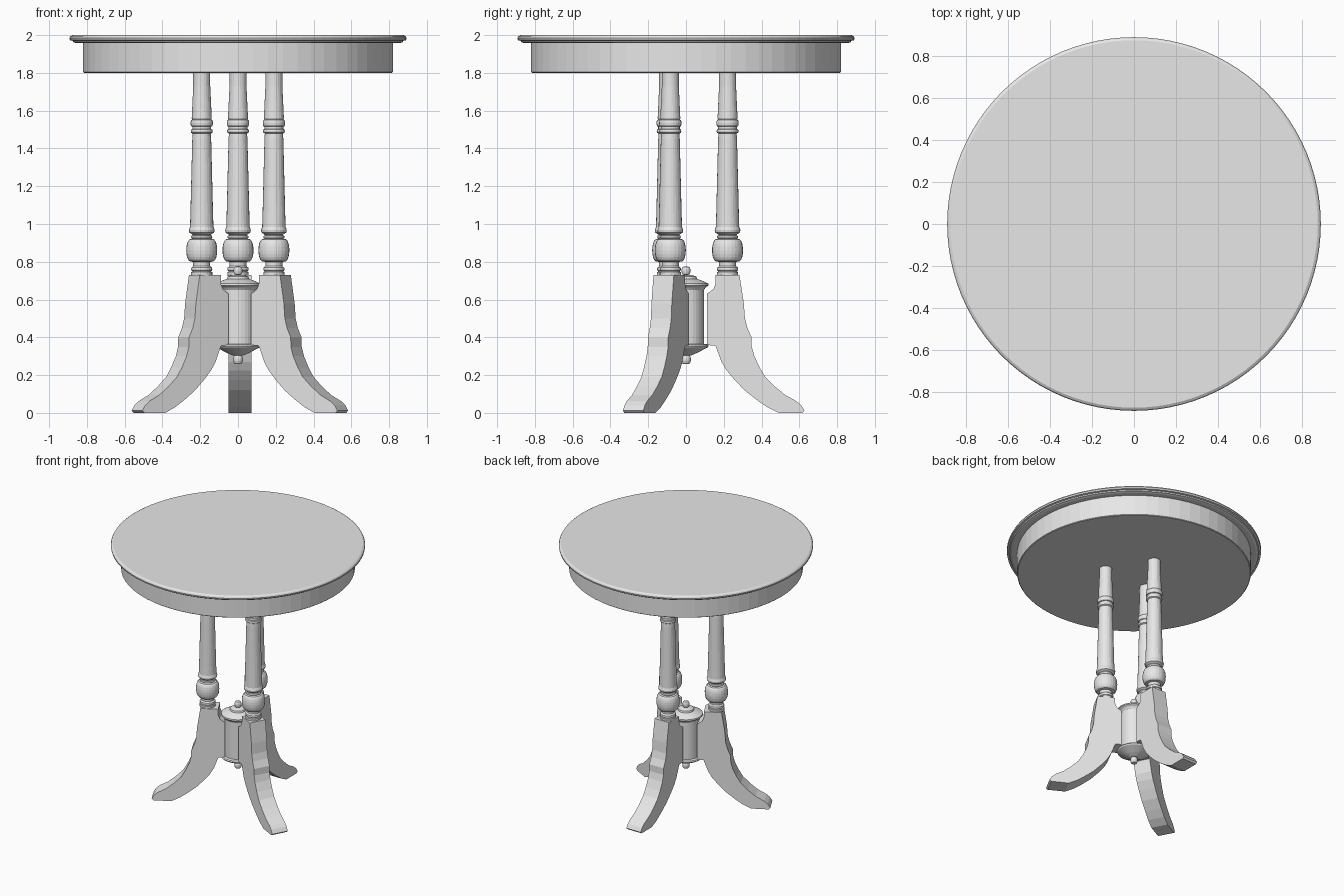
import bpy
import bmesh
from math import cos, sin, pi, radians
from mathutils import Matrix, Vector

if "Cube" in bpy.data.objects:
    bpy.data.objects.remove(bpy.data.objects["Cube"], do_unlink=True)

grey = bpy.data.materials.new("plain grey")
grey.use_nodes = True
grey.diffuse_color = (0.8, 0.8, 0.8, 1)
grey.node_tree.nodes["Principled BSDF"].inputs["Base Color"].default_value = (0.8, 0.8, 0.8, 1)


def finish(name, bm, location):
    bmesh.ops.recalc_face_normals(bm, faces=bm.faces)
    mesh = bpy.data.meshes.new(name)
    bm.to_mesh(mesh)
    bm.free()
    mesh.materials.append(grey)
    obj = bpy.data.objects.new(name, mesh)
    obj.location = location
    bpy.context.collection.objects.link(obj)
    return obj


def lathe(name, profile, sides, location=(0, 0, 0)):
    """Turned part from (radius, height) points, closed by flat caps."""
    bm = bmesh.new()
    rings = [[bm.verts.new((r * cos(2 * pi * i / sides), r * sin(2 * pi * i / sides), z))
              for i in range(sides)] for r, z in profile]
    for low, high in zip(rings, rings[1:]):
        for i in range(sides):
            j = (i + 1) % sides
            bm.faces.new((low[i], low[j], high[j], high[i]))
    bm.faces.new(rings[0])
    bm.faces.new(rings[-1])
    return finish(name, bm, location)


def bulge(radius, neck, low, high, steps):
    """Rounded bead between two heights, swelling from neck to radius."""
    return [(neck + (radius - neck) * sin(pi * k / steps) ** 0.7 if 0 < k < steps else neck,
             (low + high) / 2 - (high - low) / 2 * cos(pi * k / steps))
            for k in range(steps + 1)]


def leg(name, angle, location):
    """Side outline in (reach, height), extruded across its width."""
    outline = [(0.1, 0.36), (0.146, 0.355), (0.178, 0.27), (0.205, 0.225), (0.247, 0.175),
               (0.3, 0.12), (0.363, 0.07), (0.42, 0.03), (0.48, 0), (0.605, 0),
               (0.617, 0.012), (0.6, 0.04), (0.575, 0.062), (0.515, 0.095), (0.46, 0.14),
               (0.41, 0.19), (0.38, 0.24), (0.352, 0.3), (0.338, 0.35), (0.337, 0.4),
               (0.315, 0.45), (0.302, 0.5), (0.296, 0.58), (0.273, 0.73), (0.147, 0.73),
               (0.147, 0.685), (0.135, 0.655), (0.1, 0.63)]
    half = 0.061
    bm = bmesh.new()
    face = bm.faces.new([bm.verts.new((r, -half, z)) for r, z in outline])
    out = bmesh.ops.extrude_face_region(bm, geom=[face])
    moved = [v for v in out["geom"] if isinstance(v, bmesh.types.BMVert)]
    bmesh.ops.translate(bm, verts=moved, vec=Vector((0, 2 * half, 0)))
    bm.transform(Matrix.Rotation(radians(angle), 4, "Z"))
    return finish(name, bm, location)


# Round top with moulded rim, and the apron below it
lathe("table_top", [(0.855, 1.957), (0.872, 1.962), (0.876, 1.97), (0.89, 1.973),
                    (0.892, 1.984), (0.887, 1.994), (0.877, 2.0)], 96)
lathe("apron", [(0.815, 1.8), (0.82, 1.804), (0.82, 1.96)], 64)

# Turned columns
column_profile = (
    [(0.056, 0.725), (0.056, 0.745), (0.05, 0.748)]
    + bulge(0.056, 0.05, 0.75, 0.772, 4)
    + [(0.045, 0.778), (0.045, 0.8)]
    + bulge(0.082, 0.05, 0.8, 0.922, 10)
    + bulge(0.056, 0.048, 0.922, 0.94, 4)
    + [(0.05, 0.945), (0.066, 0.955), (0.068, 0.968), (0.062, 0.985), (0.06, 1.05),
       (0.05, 1.45), (0.048, 1.478)]
    + bulge(0.058, 0.05, 1.48, 1.503, 4)
    + [(0.05, 1.512)]
    + bulge(0.059, 0.05, 1.515, 1.553, 6)
    + [(0.053, 1.56), (0.045, 1.73), (0.045, 1.81)])
columns = {"back": (0, 0.22, 0), "front_left": (0.19, -0.083, 0),
           "front_right": (-0.192, -0.097, 0)}
for side, place in columns.items():
    lathe(side + "_column", column_profile, 24, place)

# Splayed legs
for side, angle in {"back": 90, "front_left": -28, "front_right": 208}.items():
    leg(side + "_leg", angle, (0.01, 0.01, 0))

# Central hub with a cap, a lower rim and ball finials
lathe("hub", bulge(0.026, 0.008, 0.258, 0.308, 8)
      + [(0.03, 0.305), (0.06, 0.318), (0.115, 0.347), (0.12, 0.355), (0.115, 0.363),
         (0.095, 0.366), (0.095, 0.65), (0.105, 0.665), (0.12, 0.675), (0.118, 0.685),
         (0.085, 0.7), (0.058, 0.71), (0.055, 0.722), (0.03, 0.73)]
      + bulge(0.024, 0.008, 0.73, 0.775, 8), 32)
